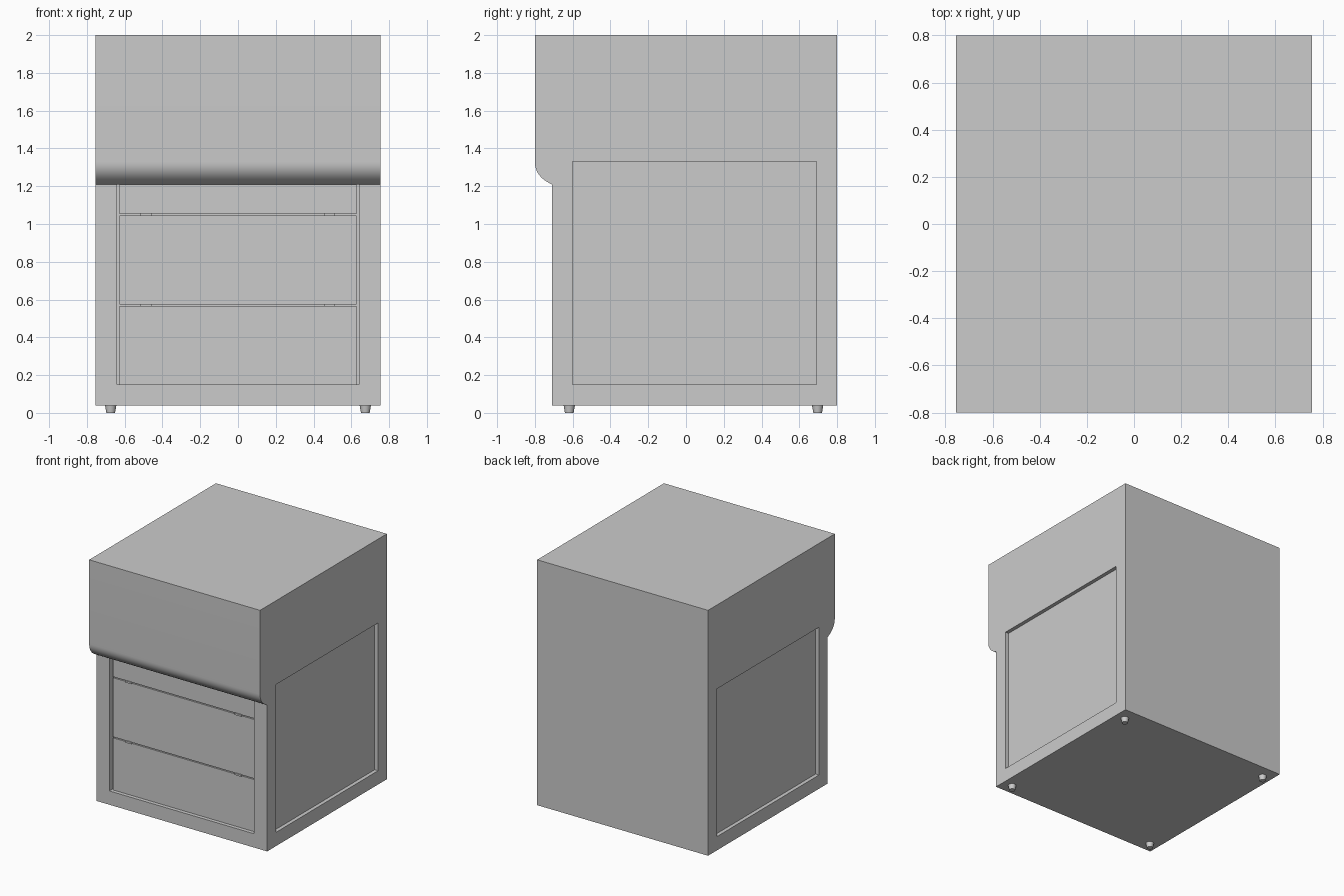
import bpy, bmesh, math

if "Cube" in bpy.data.objects:
    bpy.data.objects.remove(bpy.data.objects["Cube"])

HALF_W = 0.755


def new_object(name, bm):
    bmesh.ops.recalc_face_normals(bm, faces=bm.faces[:])
    mesh = bpy.data.meshes.new(name)
    bm.to_mesh(mesh)
    bm.free()
    obj = bpy.data.objects.new(name, mesh)
    bpy.context.collection.objects.link(obj)
    return obj


def box(name, x0, x1, y0, y1, z0, z1):
    bm = bmesh.new()
    bmesh.ops.create_cube(bm, size=1)
    for v in bm.verts:
        v.co.x = x1 if v.co.x > 0 else x0
        v.co.y = y1 if v.co.y > 0 else y0
        v.co.z = z1 if v.co.z > 0 else z0
    return new_object(name, bm)


def activate(obj):
    bpy.ops.object.select_all(action='DESELECT')
    obj.select_set(True)
    bpy.context.view_layer.objects.active = obj


def cut(obj, cutter):
    mod = obj.modifiers.new("cut", 'BOOLEAN')
    mod.operation = 'DIFFERENCE'
    mod.solver = 'EXACT'
    mod.object = cutter
    activate(obj)
    bpy.ops.object.modifier_apply(modifier=mod.name)
    bpy.data.objects.remove(cutter)


# Cabinet body: side profile with the rounded hood lip, extruded across x
lip = []
p0, p1, p2 = (-0.80, 1.33), (-0.80, 1.25), (-0.71, 1.21)
for i in range(13):
    t = i / 12
    lip.append(tuple((1 - t) ** 2 * a + 2 * t * (1 - t) * b + t * t * c
                     for a, b, c in zip(p0, p1, p2)))
profile = [(-0.71, 0.04), (0.80, 0.04), (0.80, 2.0), (-0.80, 2.0)] + lip
bm = bmesh.new()
face = bm.faces.new([bm.verts.new((-HALF_W, y, z)) for y, z in profile])
ext = bmesh.ops.extrude_face_region(bm, geom=[face])
for v in ext["geom"]:
    if isinstance(v, bmesh.types.BMVert):
        v.co.x = HALF_W
body = new_object("cabinet_body", bm)

# Recessed side panels and front opening
for s in (-1, 1):
    xs = sorted((s * (HALF_W - 0.03), s * 0.9))
    cut(body, box("side_cutter", *xs, -0.60, 0.69, 0.15, 1.33))
cut(body, box("front_cutter", -0.64, 0.64, -0.75, -0.65, 0.15, 1.21))
activate(body)
bpy.ops.object.shade_smooth_by_angle(angle=math.radians(30))

# Front flap panels with thin gaps between them
for name, z0, z1 in (("lower_panel", 0.15, 0.566), ("middle_panel", 0.574, 1.046),
                     ("upper_panel", 1.054, 1.21)):
    box(name, -0.627, 0.627, -0.68, -0.648, z0, z1)

# Small clips across the panel gaps
for z in (0.57, 1.05):
    for x in (-0.487, 0.482):
        box("panel_clip", x - 0.028, x + 0.028, -0.69, -0.66, z - 0.007, z + 0.007)

# Tapered feet
for x in (-0.674, 0.674):
    for y in (-0.618, 0.697):
        bpy.ops.mesh.primitive_cone_add(vertices=24, radius1=0.023, radius2=0.03,
                                        depth=0.04, location=(x, y, 0.02))
        foot = bpy.context.object
        foot.name = "foot"
        bpy.ops.object.shade_smooth_by_angle(angle=math.radians(30))
